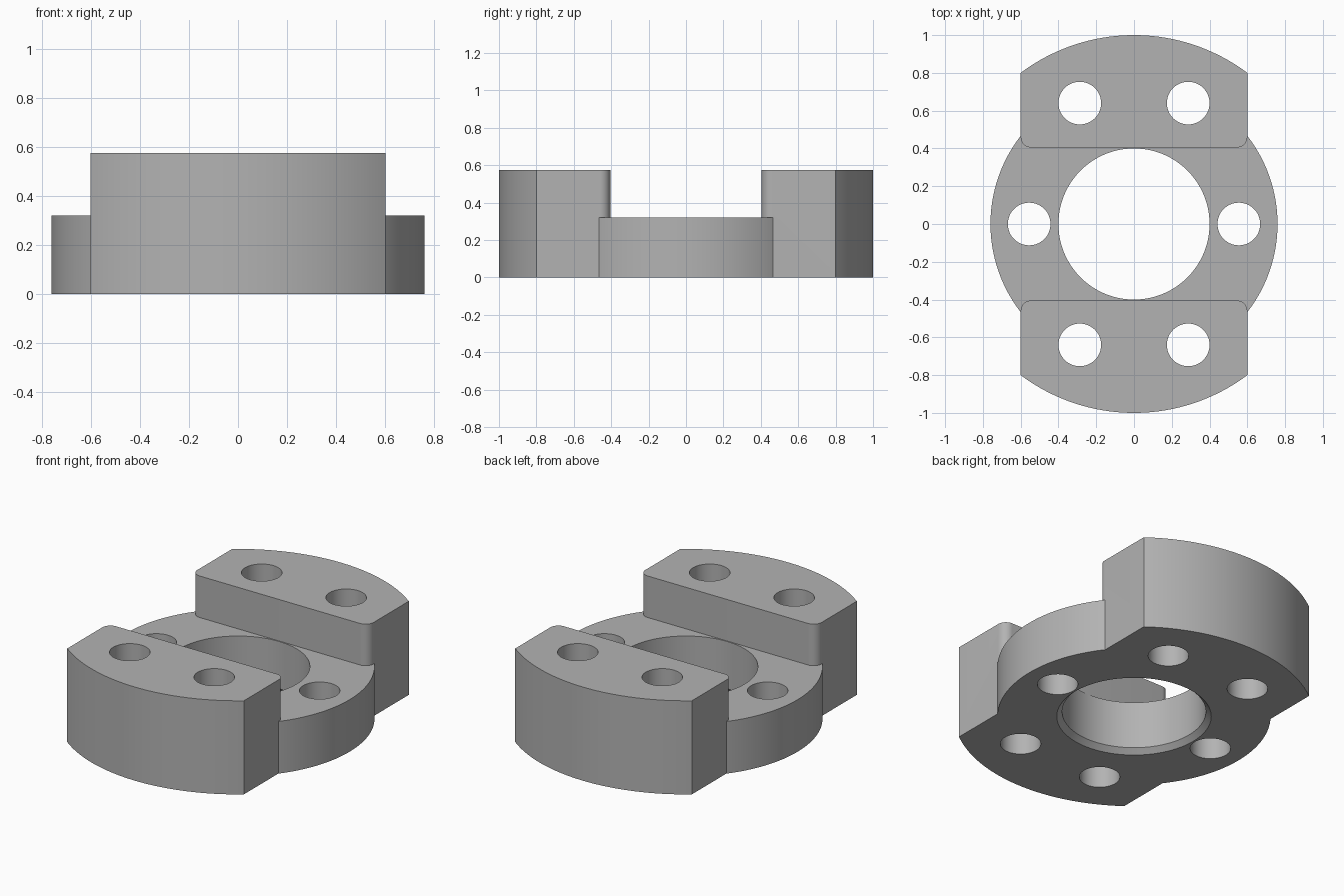
import bpy
import bmesh
from math import asin, cos, sin, pi, radians, hypot

if "Cube" in bpy.data.objects:
    bpy.data.objects.remove(bpy.data.objects["Cube"], do_unlink=True)

BASE_R, BASE_H = 0.76, 0.32
BLOCK_R, BLOCK_H, HALF_W = 1.0, 0.575, 0.6
INNER_Y, FILLET = 0.405, 0.055
BORE_R, CHAMFER, BOLT_R = 0.4, 0.03, 0.113

steel = bpy.data.materials.new("plain_grey")
steel.use_nodes = True
grey = (0.45, 0.45, 0.45, 1)
steel.diffuse_color = grey
steel.node_tree.nodes["Principled BSDF"].inputs["Base Color"].default_value = grey


def arc(cx, cy, r, start, end, steps):
    """Points along an arc, both ends included."""
    angles = [start + (end - start) * i / steps for i in range(steps + 1)]
    return [(cx + r * cos(a), cy + r * sin(a)) for a in angles]


def circle(cx, cy, r, steps):
    return arc(cx, cy, r, 0, 2 * pi, steps)[:-1]


def loft(bm, rings):
    """Closed solid through (outline, height) rings, bottom to top."""
    loops = [[bm.verts.new((x, y, z)) for x, y in pts] for pts, z in rings]
    for low, high in zip(loops, loops[1:]):
        n = len(low)
        for i in range(n):
            j = (i + 1) % n
            bm.faces.new((low[i], low[j], high[j], high[i]))
    bm.faces.new(loops[0][::-1])
    bm.faces.new(loops[-1])


def make_object(name, solids):
    bm = bmesh.new()
    for rings in solids:
        loft(bm, rings)
    bmesh.ops.recalc_face_normals(bm, faces=bm.faces)
    mesh = bpy.data.meshes.new(name)
    bm.to_mesh(mesh)
    bm.free()
    mesh.materials.append(steel)
    obj = bpy.data.objects.new(name, mesh)
    bpy.context.collection.objects.link(obj)
    return obj


def combine(target, tool, operation):
    mod = target.modifiers.new(operation.lower(), "BOOLEAN")
    mod.operation, mod.solver, mod.object = operation, "EXACT", tool
    bpy.context.view_layer.objects.active = target
    bpy.ops.object.modifier_apply(modifier=mod.name)
    bpy.data.objects.remove(tool, do_unlink=True)


# Low round base
body = make_object("flange_body", [[(circle(0, 0, BASE_R, 128), 0),
                                    (circle(0, 0, BASE_R, 128), BASE_H)]])

# Tall clamp blocks: curved outside, straight sides, rounded inner corners
edge = asin(HALF_W / BLOCK_R)
outline = arc(0, 0, BLOCK_R, pi / 2 - edge, pi / 2 + edge, 48)
for side, start in ((-1, pi), (1, 1.5 * pi)):
    outline += arc(side * (HALF_W - FILLET), INNER_Y + FILLET, FILLET,
                   start, start + pi / 2, 10)
for turn in (1, -1):
    pts = [(turn * x, turn * y) for x, y in outline]
    combine(body, make_object("block", [[(pts, 0), (pts, BLOCK_H)]]), "UNION")

# Centre bore, chamfered underneath, and six bolt holes
bore = [(circle(0, 0, r, 128), z) for r, z in
        ((BORE_R + 2 * CHAMFER, -CHAMFER), (BORE_R, CHAMFER), (BORE_R, 1))]
bolts = [(0.555, 0), (-0.555, 0)]
bolts += [(sx * 0.287, sy * 0.64) for sx in (-1, 1) for sy in (-1, 1)]
holes = [[(circle(x, y, BOLT_R, 48), -0.1), (circle(x, y, BOLT_R, 48), 1)]
         for x, y in bolts]
combine(body, make_object("hole_cutter", [bore] + holes), "DIFFERENCE")

# Smooth curved walls, crisp edges
bpy.ops.object.select_all(action="DESELECT")
body.select_set(True)
bpy.context.view_layer.objects.active = body
bpy.ops.object.shade_smooth_by_angle(angle=radians(30))
